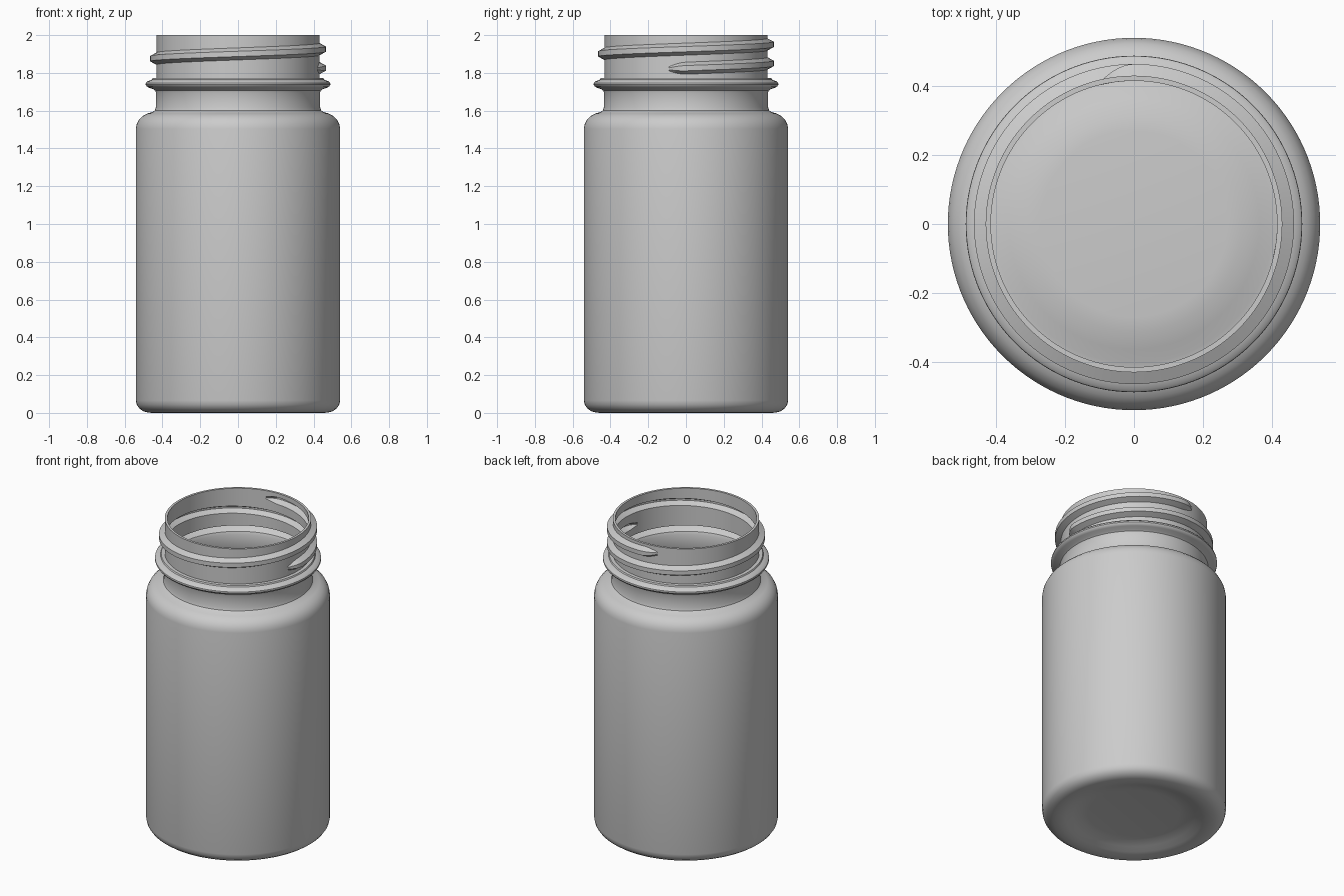
import bpy, bmesh, math

old = bpy.data.objects.get("Cube")
if old:
    bpy.data.objects.remove(old, do_unlink=True)

SEG = 120                      # columns around the bottle
STEP = 360 / SEG
NECK_R, RIM_Z, WALL = 0.431, 2.0, 0.015

# Outer profile (radius, height) from the base panel up to the collar top
profile = [
    (0.27, 0.04), (0.31, 0.036), (0.36, 0.022), (0.40, 0.008), (0.435, 0.0),
    (0.475, 0.001), (0.502, 0.009), (0.523, 0.024), (0.536, 0.043), (0.541, 0.066),
    (0.541, 1.505), (0.536, 1.53), (0.524, 1.553), (0.505, 1.572), (0.48, 1.585),
    (0.452, 1.593), (0.44, 1.602), (0.435, 1.618),
    (0.434, 1.695), (0.438, 1.706), (0.449, 1.714), (0.472, 1.722), (0.484, 1.729),
    (0.489, 1.738), (0.488, 1.747), (0.480, 1.755), (0.466, 1.760), (0.456, 1.764),
    (0.452, 1.772), (NECK_R, 1.773),
]

bm = bmesh.new()


def point(column, r, z):
    a = math.radians(column * STEP)
    return bm.verts.new((r * math.cos(a), r * math.sin(a), z))


def ring(r, z):
    return [point(c, r, z) for c in range(SEG)]


# Lathed body, shoulder and collar
rings = [ring(r, z) for r, z in profile]
for low, high in zip(rings, rings[1:]):
    for c in range(SEG):
        d = (c + 1) % SEG
        bm.faces.new((low[c], low[d], high[d], high[c]))
bm.faces.new(rings[0][::-1])

# Helical thread: four points per step, fading out at both ends
FIRST, LAST = -4, 154
DEPTH, BASE_H, TIP_H, FADE = 0.034, 0.032, 0.014, 4


def thread_section(k):
    f = max(0.0, min(1.0, (k - FIRST) / FADE, (LAST - k) / FADE))
    f = math.sin(f * math.pi / 2)
    z = 1.825 + 0.00028 * k * STEP
    h = 0.35 + 0.65 * f
    rows = ((0, -BASE_H), (DEPTH, -TIP_H), (DEPTH, TIP_H), (0, BASE_H))
    return [point(k, NECK_R + dr * f, z + dz * h) for dr, dz in rows]


thread = {k: thread_section(k) for k in range(FIRST, LAST + 1)}
for k in range(FIRST, LAST):
    a, b = thread[k], thread[k + 1]
    for i in range(3):
        bm.faces.new((a[i], b[i], b[i + 1], a[i + 1]))

# Neck wall filling the gaps between the thread turns
rim = ring(NECK_R, RIM_Z)
columns = []
for c in range(SEG):
    turns = [k for k in thread if k % SEG == c]
    columns.append([rings[-1][c]] + [v for k in turns for v in thread[k]] + [rim[c]])


def chain(column, low, high):
    return column[column.index(low):column.index(high) + 1]


for c in range(SEG):
    d = (c + 1) % SEG
    low_a, low_b = rings[-1][c], rings[-1][d]
    for k in [k for k in thread if k % SEG == c and k < LAST] + [None]:
        if k is None:
            high_a, high_b = rim[c], rim[d]
        else:
            high_a, high_b = thread[k][0], thread[k + 1][0]
        left = chain(columns[c], low_a, high_a)
        right = chain(columns[d], low_b, high_b)
        bm.faces.new(right + left[::-1])
        if k is not None:
            low_a, low_b = thread[k][3], thread[k + 1][3]

bm.normal_update()
mesh = bpy.data.meshes.new("bottle")
bm.to_mesh(mesh)
bm.free()
bottle = bpy.data.objects.new("bottle", mesh)
bpy.context.collection.objects.link(bottle)

# Grey plastic
plastic = bpy.data.materials.new("grey plastic")
plastic.use_nodes = True
colour = (0.6, 0.6, 0.6, 1)
plastic.diffuse_color = colour
plastic.node_tree.nodes["Principled BSDF"].inputs["Base Color"].default_value = colour
mesh.materials.append(plastic)

# Thin hollow wall that follows the collar and thread on the inside
bpy.ops.object.select_all(action="DESELECT")
bottle.select_set(True)
bpy.context.view_layer.objects.active = bottle
wall = bottle.modifiers.new("wall", "SOLIDIFY")
wall.thickness = WALL
wall.offset = -1
wall.use_even_offset = True
bpy.ops.object.modifier_apply(modifier="wall")
bpy.ops.object.shade_smooth_by_angle(angle=math.radians(32))
